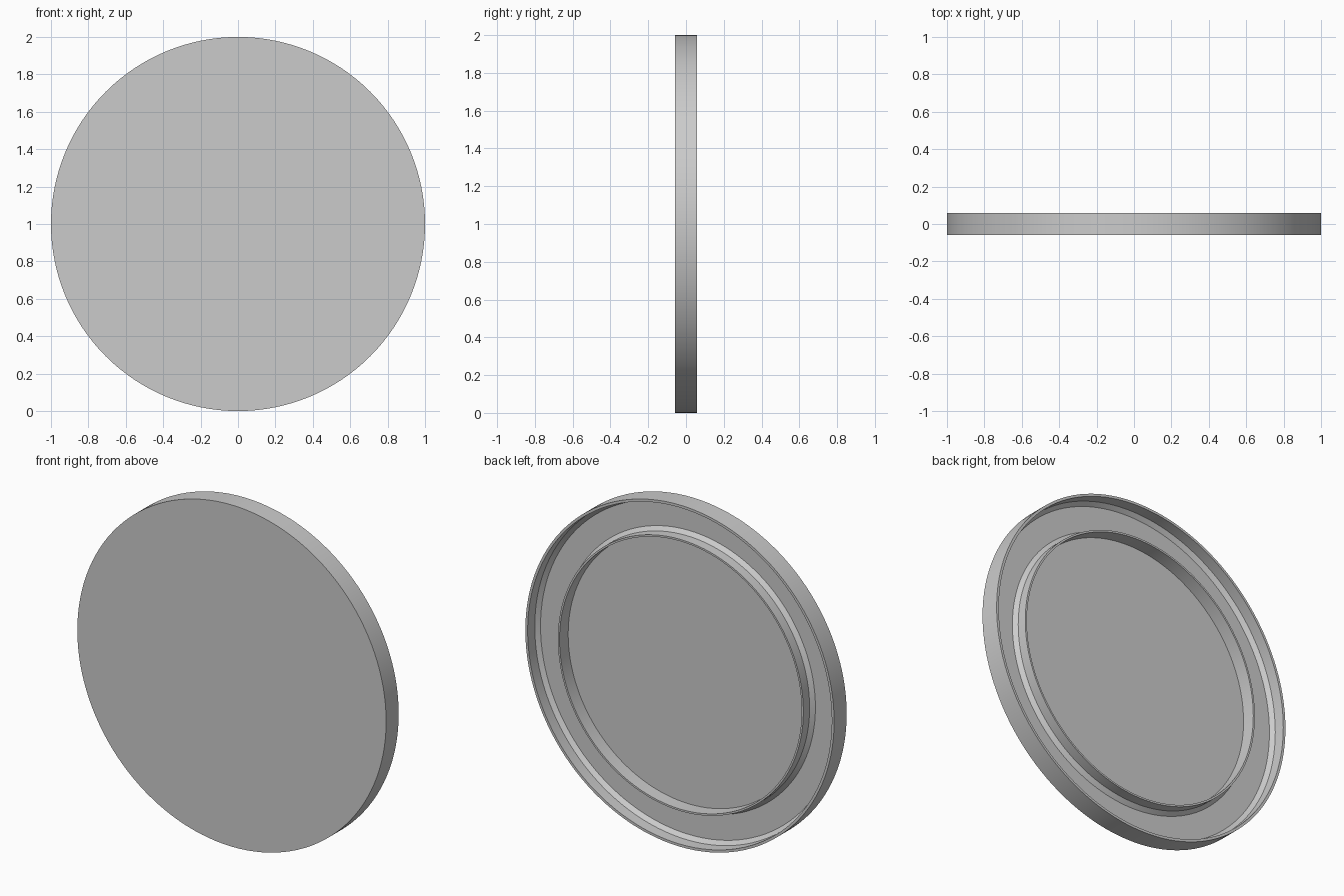
import bpy, bmesh, math

if "Cube" in bpy.data.objects:
    bpy.data.objects.remove(bpy.data.objects["Cube"])

SEGMENTS = 128

# Half cross-section (radius, depth): flat front, thin outer lip,
# chamfered channel, thin inner ridge and recessed centre
FRONT, BACK, FLOOR, RIDGE = -0.058, 0.058, -0.03, 0.05
profile = [
    (1.0, FRONT), (1.0, BACK), (0.985, BACK),          # outer wall and lip
    (0.985, -0.008), (0.963, FLOOR),                   # lip inner wall, chamfer
    (0.817, FLOOR), (0.795, -0.008),                   # channel floor, chamfer
    (0.795, RIDGE), (0.784, RIDGE), (0.784, FLOOR),    # inner ridge
]

# Turn the profile around the y axis, centred at z = 1
bm = bmesh.new()
rings = []
for r, y in profile:
    ring = []
    for i in range(SEGMENTS):
        a = 2 * math.pi * i / SEGMENTS
        ring.append(bm.verts.new((r * math.cos(a), y, 1 + r * math.sin(a))))
    rings.append(ring)
for a, b in zip(rings, rings[1:]):
    for i in range(SEGMENTS):
        j = (i + 1) % SEGMENTS
        bm.faces.new((a[i], a[j], b[j], b[i]))
bm.faces.new(rings[0])     # front face
bm.faces.new(rings[-1])    # recessed centre
bmesh.ops.recalc_face_normals(bm, faces=bm.faces)

mesh = bpy.data.meshes.new("round_lid")
bm.to_mesh(mesh)
bm.free()
lid = bpy.data.objects.new("round_lid", mesh)
bpy.context.collection.objects.link(lid)

# Plain grey
grey = bpy.data.materials.new("light grey")
grey.diffuse_color = (0.6, 0.6, 0.6, 1)
grey.use_nodes = True
grey.node_tree.nodes["Principled BSDF"].inputs["Base Color"].default_value = grey.diffuse_color
mesh.materials.append(grey)

# Smooth round walls, sharp profile edges
bpy.context.view_layer.objects.active = lid
lid.select_set(True)
bpy.ops.object.shade_smooth_by_angle(angle=math.radians(30))
